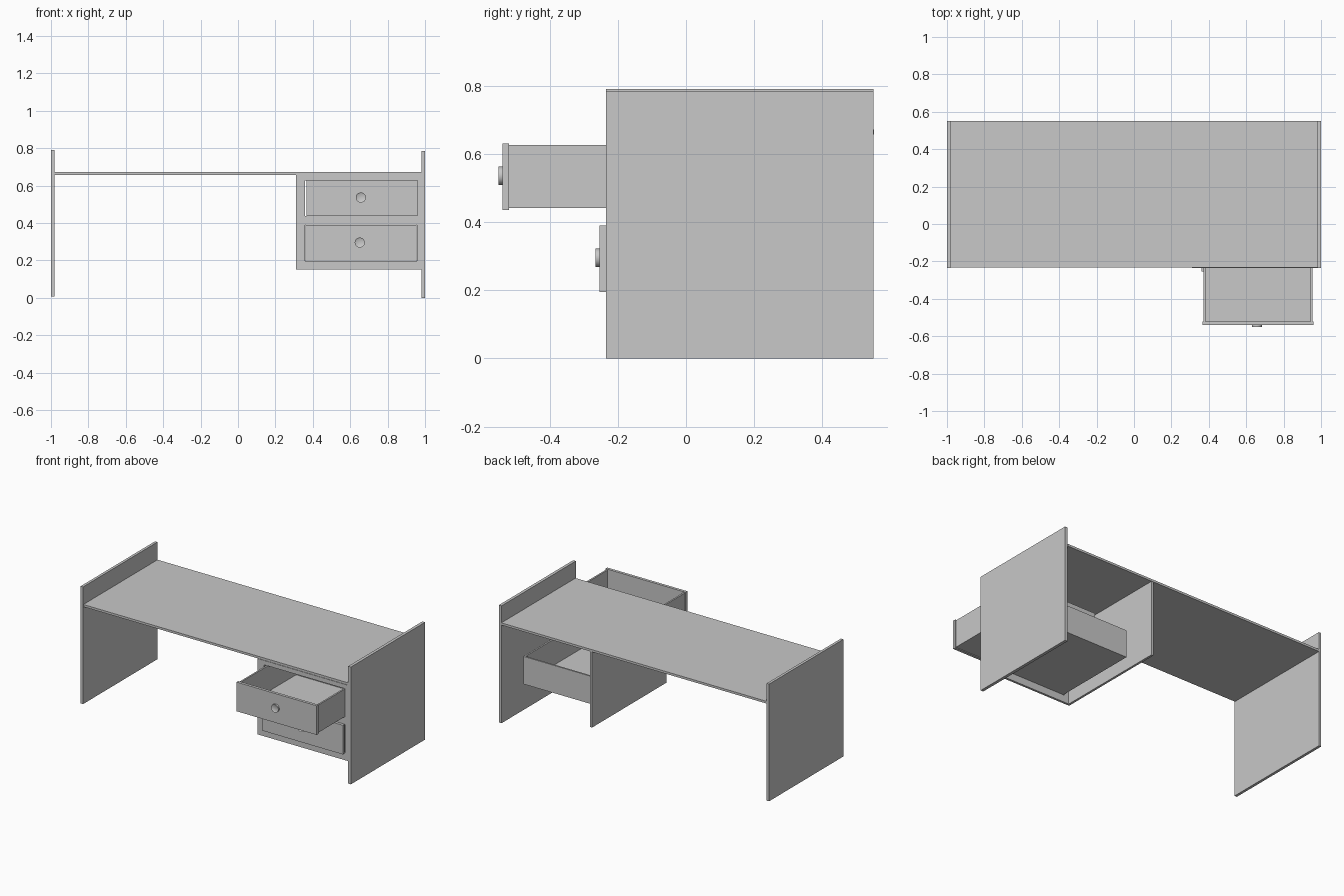
import bpy
import bmesh
import math
from mathutils import Matrix, Vector

cube = bpy.data.objects.get("Cube")
if cube:
    bpy.data.objects.remove(cube, do_unlink=True)

# One plain finish for the whole desk
GREY = (0.58, 0.58, 0.58, 1)
grey = bpy.data.materials.new("plain grey")
grey.use_nodes = True
grey.diffuse_color = GREY
grey.node_tree.nodes["Principled BSDF"].inputs["Base Color"].default_value = GREY


def finish(name, bm):
    mesh = bpy.data.meshes.new(name)
    bm.to_mesh(mesh)
    bm.free()
    mesh.materials.append(grey)
    obj = bpy.data.objects.new(name, mesh)
    bpy.context.collection.objects.link(obj)
    return obj


def add_box(bm, x, y, z):
    """Add a box from its (low, high) limits on each axis."""
    limits = (x, y, z)
    centre = Vector([(a + b) / 2 for a, b in limits])
    size = [b - a for a, b in limits]
    bmesh.ops.create_cube(bm, size=1, matrix=Matrix.Translation(centre) @ Matrix.Diagonal((*size, 1)))


def boxes(name, *parts):
    bm = bmesh.new()
    for part in parts:
        add_box(bm, *part)
    return finish(name, bm)


FRONT, BACK = -0.235, 0.55
DEPTH = (FRONT, BACK)
UNDERSIDE = 0.657

# Side panels and worktop
boxes("right_side_panel", ((-1, -0.982), DEPTH, (0.007, 0.791)))
boxes("left_side_panel", ((0.98, 1), DEPTH, (0, 0.785)))
boxes("worktop", ((-0.982, 0.98), (FRONT + 0.003, BACK + 0.002), (UNDERSIDE, 0.672)))

# Drawer cabinet, open at the back and underneath
boxes("cabinet_divider", ((0.31, 0.325), (FRONT + 0.015, BACK), (0.15, UNDERSIDE)))
face = (FRONT, FRONT + 0.015)
OPEN_X = (0.358, 0.957)
boxes("cabinet_face_frame",
      ((0.31, OPEN_X[0]), face, (0.15, UNDERSIDE)),
      ((OPEN_X[1], 0.98), face, (0.15, UNDERSIDE)),
      (OPEN_X, face, (0.15, 0.198)),
      (OPEN_X, face, (0.388, 0.438)),
      (OPEN_X, face, (0.628, UNDERSIDE)))


# Round knob with a shallow dished face
def knob(name, x, y, z):
    bm = bmesh.new()
    length = 0.011
    bmesh.ops.create_cone(bm, cap_ends=True, segments=32, radius1=0.027, radius2=0.027, depth=length)
    bm.normal_update()
    cap = [f for f in bm.faces if f.normal.z > 0.9]
    bmesh.ops.inset_region(bm, faces=cap, thickness=0.006)
    bmesh.ops.translate(bm, verts=cap[0].verts, vec=(0, 0, -0.004))
    turn = Matrix.Rotation(math.radians(90), 4, 'X')
    bmesh.ops.transform(bm, verts=bm.verts, matrix=Matrix.Translation((x, y - length / 2, z)) @ turn)
    obj = finish(name, bm)
    bpy.ops.object.select_all(action='DESELECT')
    obj.select_set(True)
    bpy.context.view_layer.objects.active = obj
    bpy.ops.object.shade_smooth_by_angle(angle=math.radians(35))


# Open-topped drawer: front plate, two sides, back and floor
def drawer(name, left, right, front, bottom):
    wall = 0.011
    lip = 0.005
    y0 = front + 0.019
    y1 = y0 + 0.6
    z = (bottom + lip, bottom + 0.19)
    x0, x1 = left + lip, right - lip
    inner = (x0 + wall, x1 - wall)
    boxes(name + "_front", ((left, right), (front, y0), (bottom, bottom + 0.195)))
    boxes(name + "_box",
          ((x0, x0 + wall), (y0, y1), z),
          ((x1 - wall, x1), (y0, y1), z),
          (inner, (y1 - wall, y1), z),
          (inner, (y0, y1 - wall), (z[0], z[0] + wall)))
    knob(name + "_knob", (left + right) / 2 - 0.006, front, bottom + 0.1)


drawer("upper_drawer", 0.366, 0.96, -0.539, 0.436)
drawer("lower_drawer", 0.36, 0.954, -0.254, 0.195)
